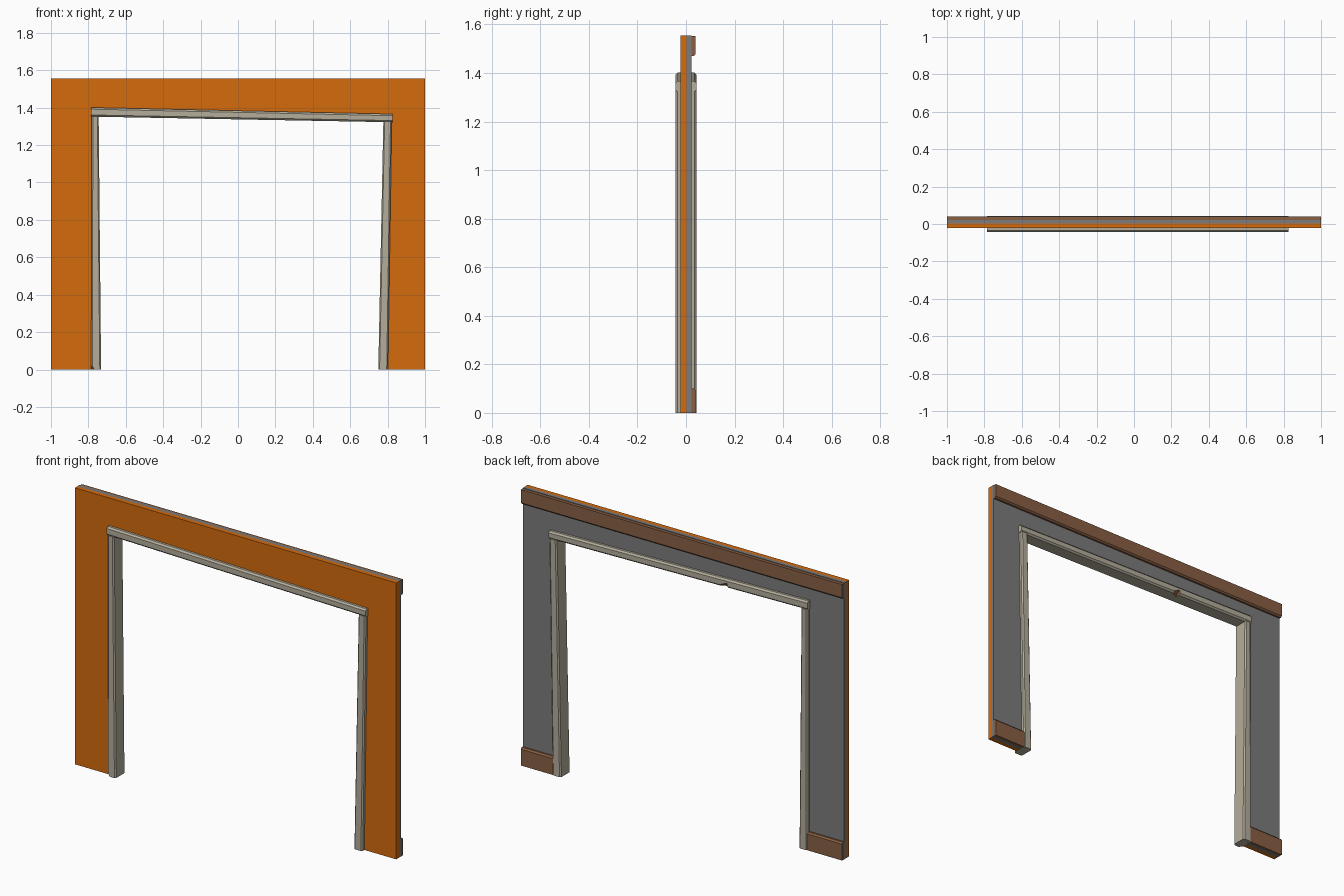
import bpy, bmesh
from mathutils import Euler

if "Cube" in bpy.data.objects:
    bpy.data.objects.remove(bpy.data.objects["Cube"])


def material(name, rgb):
    m = bpy.data.materials.new(name)
    m.diffuse_color = (*rgb, 1)
    m.use_nodes = True
    m.node_tree.nodes["Principled BSDF"].inputs["Base Color"].default_value = m.diffuse_color
    return m


ORANGE = material("orange paint", (0.66, 0.145, 0.004))
GREY = material("grey plaster", (0.20, 0.20, 0.205))
BROWN = material("brown wood", (0.25, 0.115, 0.057))
BEIGE = material("weathered beige", (0.46, 0.42, 0.33))


def add_object(name, bm, mat):
    bmesh.ops.recalc_face_normals(bm, faces=bm.faces)
    me = bpy.data.meshes.new(name)
    bm.to_mesh(me)
    bm.free()
    me.materials.append(mat)
    ob = bpy.data.objects.new(name, me)
    bpy.context.collection.objects.link(ob)
    return ob


def prism(name, outline, y0, y1, mat, chamfer=0, pick=None):
    """Extrude an x-z outline along y; chamfer the edges chosen by pick."""
    bm = bmesh.new()
    face = bm.faces.new([bm.verts.new((x, y0, z)) for x, z in outline])
    out = bmesh.ops.extrude_face_region(bm, geom=[face])
    for g in out["geom"]:
        if isinstance(g, bmesh.types.BMVert):
            g.co.y = y1
    if not any(face.is_valid and f is face for f in bm.faces):
        bm.faces.new([v for v in bm.verts if abs(v.co.y - y0) < 1e-6])
    if chamfer:
        edges = [e for e in bm.edges if pick(e)]
        bmesh.ops.bevel(bm, geom=edges, offset=chamfer, segments=1,
                        affect='EDGES', profile=0.5)
    return add_object(name, bm, mat)


def chip(target, loc, size, rot):
    """Cut a small brown-wood chip out of a frame member."""
    bm = bmesh.new()
    bmesh.ops.create_cube(bm, size=1)
    for v in bm.verts:
        v.co = [c * s for c, s in zip(v.co, size)]
    cutter = add_object(target.name + "_chip_cutter", bm, BROWN)
    cutter.location = loc
    cutter.rotation_euler = Euler(rot)
    cutter.hide_render = True
    cutter.hide_set(True)
    target.data.materials.append(BROWN)
    mod = target.modifiers.new("chip", 'BOOLEAN')
    mod.operation = 'DIFFERENCE'
    mod.solver = 'EXACT'
    mod.material_mode = 'TRANSFER'
    mod.object = cutter


# Wall: orange front layer and grey back layer around a skewed opening
H = 1.555
wall = [(-1, 0), (-0.775, 0), (-0.775, 1.39), (0.815, 1.357),
        (0.79, 0), (1, 0), (1, H), (-1, H)]
prism("wall_front", wall, -0.022, 0.002, ORANGE)
prism("wall_back", wall, 0.002, 0.022, GREY)


# Back trims: top rail and two skirting pieces
def trim_edge(z):
    return lambda e: all(v.co.y > 0.03 and abs(v.co.z - z) < 1e-4 for v in e.verts)


for name, x0, x1, z0, z1, ze in (
        ("top_trim", -1, 1, 1.47, H - 0.003, 1.47),
        ("left_skirting", -1, -0.775, 0, 0.1, 0.1),
        ("right_skirting", 0.795, 1, 0, 0.1, 0.1)):
    prism(name, [(x0, z0), (x1, z0), (x1, z1), (x0, z1)],
          0.022, 0.04, BROWN, 0.008, trim_edge(ze))


# Frame: two leaning posts and a sloping beam with chamfered long edges
def long_edge(e):
    return e.calc_length() > 1


Y = 0.044
left = prism("left_post", [(-0.785, 0), (-0.732, 0), (-0.745, 1.353), (-0.783, 1.354)],
             -Y + 0.001, Y - 0.001, BEIGE, 0.007, long_edge)
prism("right_post", [(0.75, 0), (0.802, 0), (0.822, 1.325), (0.777, 1.326)],
      -Y + 0.001, Y - 0.001, BEIGE, 0.007, long_edge)
beam = prism("top_beam", [(-0.786, 1.352), (0.825, 1.322), (0.825, 1.366), (-0.786, 1.401)],
             -Y, Y, BEIGE, 0.009, long_edge)

# Small chips in the beam and the foot of the left post
chip(beam, (-0.27, 0.046, 1.338), (0.04, 0.04, 0.04), (0.785, 0.2, 0.3))
chip(left, (-0.79, -0.046, 0.0), (0.035, 0.03, 0.09), (0.2, -0.4, 0.6))
